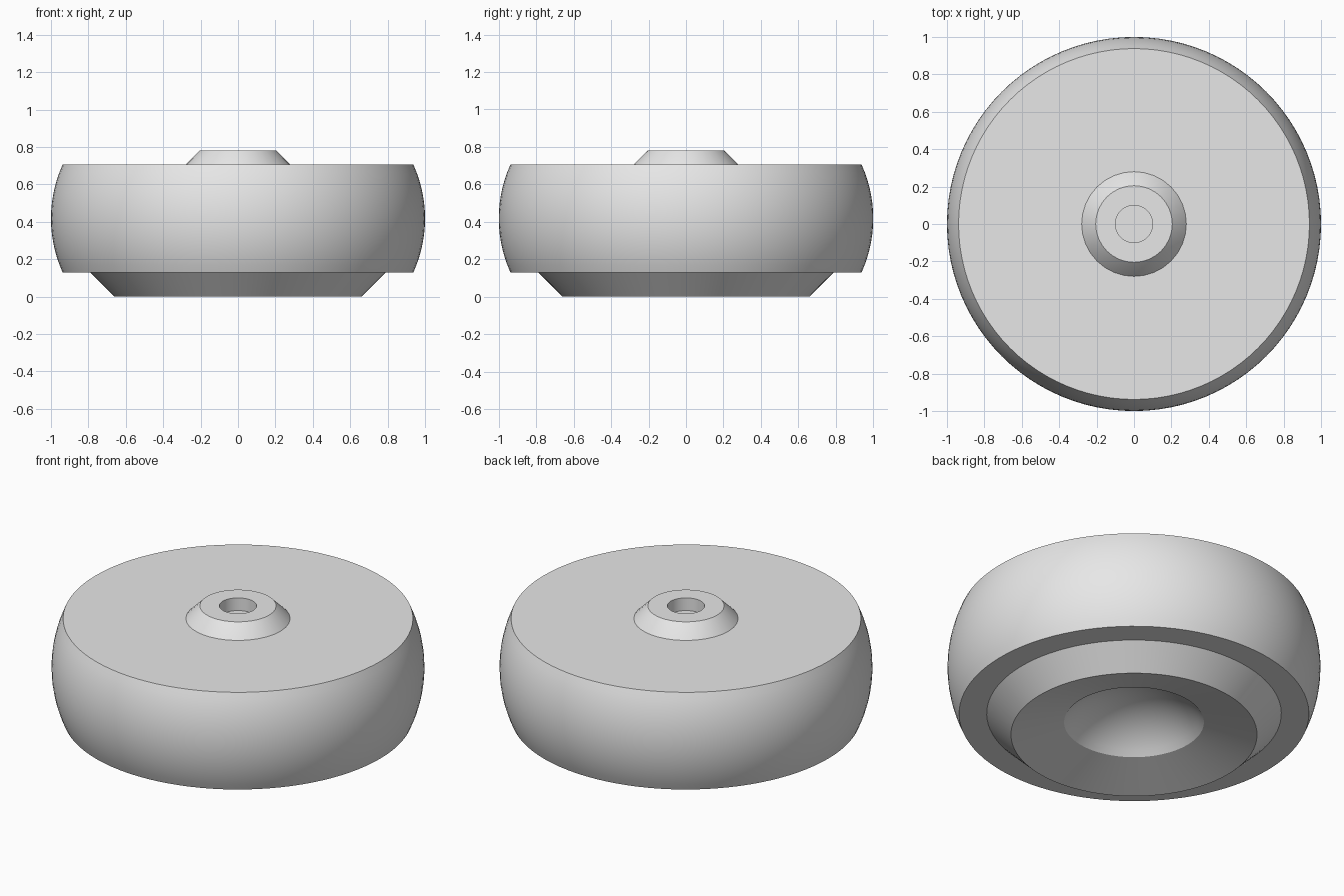
import bpy, bmesh, math

# Remove the default cube
cube = bpy.data.objects.get("Cube")
if cube:
    bpy.data.objects.remove(cube, do_unlink=True)

# Single plain grey
grey = bpy.data.materials.new("plain_grey")
grey.use_nodes = True
colour = (0.8, 0.8, 0.8, 1)
grey.diffuse_color = colour
grey.node_tree.nodes["Principled BSDF"].inputs["Base Color"].default_value = colour


def lathe(name, profile, steps, closed=False):
    """Spin an (r, z) profile around the z axis."""
    bm = bmesh.new()
    verts = [bm.verts.new((r, 0, z)) for r, z in profile]
    edges = [bm.edges.new(pair) for pair in zip(verts, verts[1:])]
    if closed:
        edges.append(bm.edges.new((verts[-1], verts[0])))
    bmesh.ops.spin(bm, geom=verts + edges, cent=(0, 0, 0), axis=(0, 0, 1),
                   angle=math.tau, steps=steps, use_duplicate=False)
    bmesh.ops.remove_doubles(bm, verts=bm.verts[:], dist=0.0001)
    bmesh.ops.recalc_face_normals(bm, faces=bm.faces[:])
    mesh = bpy.data.meshes.new(name)
    bm.to_mesh(mesh)
    bm.free()
    mesh.materials.append(grey)
    obj = bpy.data.objects.new(name, mesh)
    bpy.context.collection.objects.link(obj)
    bpy.ops.object.select_all(action='DESELECT')
    obj.select_set(True)
    bpy.context.view_layer.objects.active = obj
    bpy.ops.object.shade_smooth_by_angle(angle=math.radians(30))
    return obj


def arc(radius, centre_r, centre_z, start, end, count):
    """Points of a circular arc in the (r, z) plane."""
    angles = [start + (end - start) * i / count for i in range(count + 1)]
    return [(centre_r + radius * math.cos(a), centre_z + radius * math.sin(a))
            for a in angles]


BOTTOM, TOP = 0.13, 0.705
MIDDLE, HALF = (BOTTOM + TOP) / 2, (TOP - BOTTOM) / 2

# Tyre with a bulging tread
BULGE = 0.062
tread_r = (HALF ** 2 + BULGE ** 2) / (2 * BULGE)
swing = math.asin(HALF / tread_r)
tread = arc(tread_r, 1 - tread_r, MIDDLE, -swing, swing, 14)
lathe("tyre", [(0.85, BOTTOM)] + tread + [(0.85, TOP)], 96, closed=True)

# Wheel core: flat top, tapered foot, dished underside with a hollow centre
HOLLOW_R, HOLLOW_H, DISH_Z = 0.375, 0.17, 0.077
dome_r = (HOLLOW_R ** 2 + HOLLOW_H ** 2) / (2 * HOLLOW_H)
edge = math.acos(HOLLOW_R / dome_r)
dome = arc(dome_r, 0, DISH_Z + HOLLOW_H - dome_r, math.pi / 2, edge, 10)
foot = [(0.66, 0), (0.79, BOTTOM), (0.85, BOTTOM), (0.85, TOP), (0, TOP)]
lathe("wheel_core", dome + foot, 96)

# Hub collar around the axle hole
lathe("hub_collar", [(0.1, 0.69), (0.29, 0.69), (0.28, TOP),
                     (0.205, 0.78), (0.1, 0.78)], 32, closed=True)
